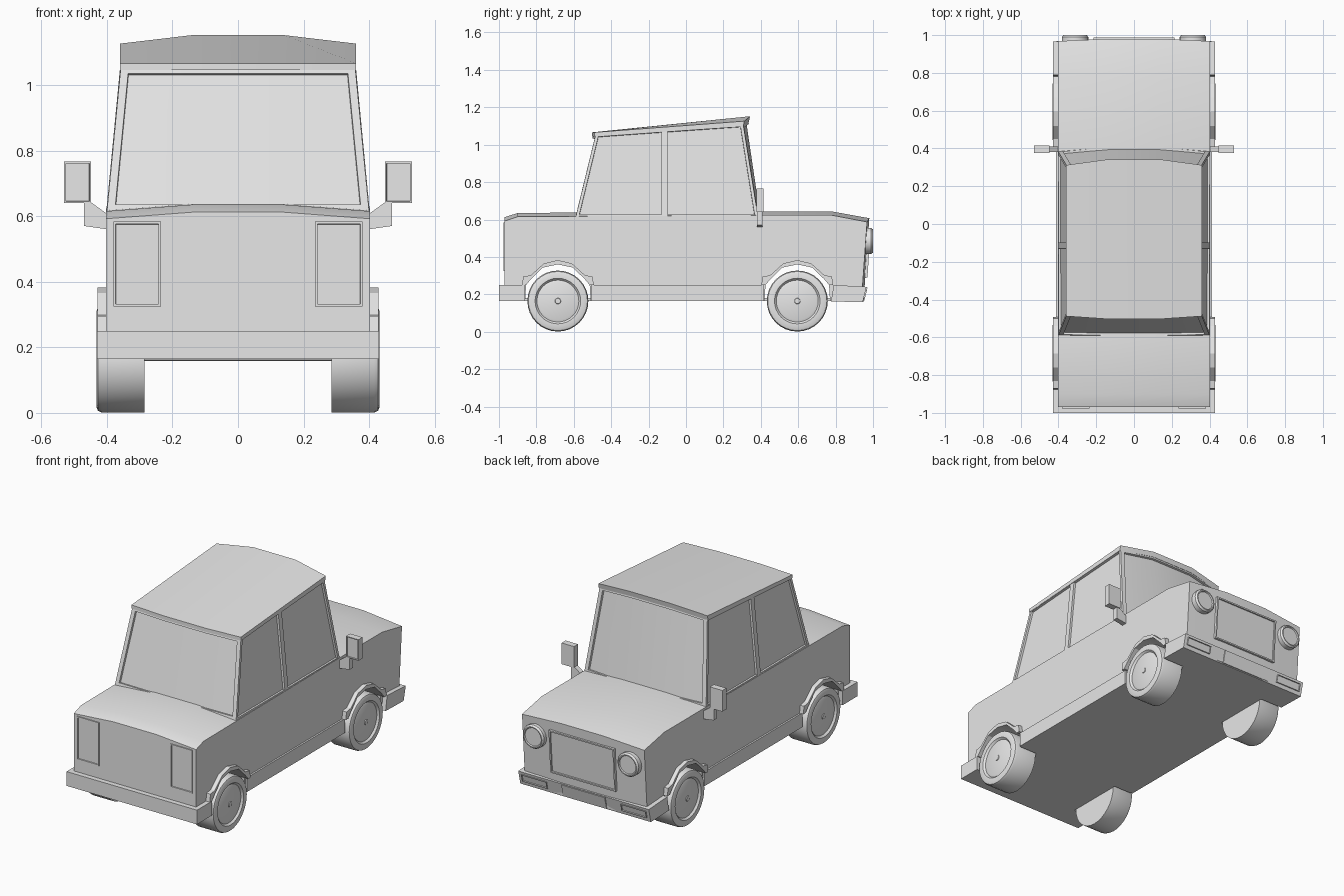
import bpy, bmesh, math

if "Cube" in bpy.data.objects:
    bpy.data.objects.remove(bpy.data.objects["Cube"])

grey = bpy.data.materials.new("plain_grey")
grey.diffuse_color = (0.8, 0.8, 0.8, 1)
grey.use_nodes = True
grey.node_tree.nodes["Principled BSDF"].inputs["Base Color"].default_value = grey.diffuse_color


def finish(name, bm, angle=25):
    bmesh.ops.recalc_face_normals(bm, faces=bm.faces[:])
    me = bpy.data.meshes.new(name)
    bm.to_mesh(me)
    bm.free()
    me.materials.append(grey)
    me.shade_smooth()
    me.set_sharp_from_angle(angle=math.radians(angle))
    ob = bpy.data.objects.new(name, me)
    bpy.context.collection.objects.link(ob)
    return ob


def loft(sections):
    """Closed solid through equal-length rings of points."""
    bm = bmesh.new()
    rings = [[bm.verts.new(p) for p in s] for s in sections]
    n = len(rings[0])
    for a, b in zip(rings, rings[1:]):
        for i in range(n):
            j = (i + 1) % n
            bm.faces.new((a[i], a[j], b[j], b[i]))
    bm.faces.new(rings[0])
    bm.faces.new(rings[-1][::-1])
    bmesh.ops.recalc_face_normals(bm, faces=bm.faces[:])
    return bm


def prism(name, pts, x0, x1):
    """Side outline (y, z) extruded along x."""
    return finish(name, loft([[(x, y, z) for y, z in pts] for x in (x0, x1)]))


def panel(name, x0, x1, low, high, out, rim=0.0, proud=0.006, sink=0.006):
    """Plate on a front or rear surface, with an optional sunken centre."""
    secs = []
    for d in (-0.02, proud):
        secs.append([(x0, low[0] + out * d, low[1]), (x1, low[0] + out * d, low[1]),
                     (x1, high[0] + out * d, high[1]), (x0, high[0] + out * d, high[1])])
    bm = loft(secs)
    if rim:
        f = max(bm.faces, key=lambda q: out * q.calc_center_median().y)
        bmesh.ops.inset_region(bm, faces=[f], thickness=rim, depth=0)
        bmesh.ops.inset_region(bm, faces=[f], thickness=0.001, depth=-sink)
    return finish(name, bm)


AXLES = (-0.685, 0.595)
HALF_IN = [(-0.175, 0.165), (-0.17, 0.25), (-0.145, 0.28), (-0.08, 0.343), (0, 0.36)]
HALF_OUT = [(-0.192, 0.25), (-0.185, 0.295), (-0.145, 0.302), (-0.075, 0.365), (0, 0.383)]


def arch(half, c):
    return [(c + y, z) for y, z in half + [(-y, z) for y, z in half[-2::-1]]]


# Body: side outline with wheel arches, crowned across the width
base = [(-0.97, 0.165)] + arch(HALF_IN, AXLES[0]) + arch(HALF_IN, AXLES[1]) + [(0.95, 0.165)]
top = [(0.98, 0.607), (0.78, 0.643), (0.41, 0.643), (-0.6, 0.637), (-0.9, 0.635), (-0.97, 0.612)]
secs = []
for x in (-0.403, -0.14, 0.14, 0.403):
    edge = abs(x) > 0.3
    secs.append([(x, y - (0.012 if edge and y > 0.9 else 0), z) for y, z in base] +
                [(x, y - (0.012 if edge and y > 0.9 else 0), z - (0.02 if edge else 0))
                 for y, z in top])
finish("body", loft(secs))

# Floor between the wheels
for i, c in enumerate(AXLES):
    prism("floor_%d" % i, [(c - 0.18, 0.165), (c + 0.18, 0.165),
                           (c + 0.18, 0.18), (c - 0.18, 0.18)], -0.285, 0.285)

# Cabin: base ring to top ring, each post as (x base, y base, x top, y top, z top)
posts = [(-0.40, -0.59, -0.357, -0.482, 1.058), (-0.14, -0.595, -0.14, -0.495, 1.058),
         (0.14, -0.595, 0.14, -0.495, 1.058), (0.40, -0.59, 0.357, -0.482, 1.058),
         (0.402, -0.115, 0.356, -0.115, 1.084), (0.402, 0.385, 0.354, 0.305, 1.113),
         (0.14, 0.41, 0.14, 0.332, 1.135), (-0.14, 0.41, -0.14, 0.332, 1.135),
         (-0.402, 0.385, -0.354, 0.305, 1.113), (-0.402, -0.115, -0.356, -0.115, 1.084)]
cab = loft([[(p[0], p[1], 0.612) for p in posts], [(p[2], p[3], p[4]) for p in posts]])
walls = [f for f in cab.faces if len(f.verts) == 4]
groups = {}
for f in walls:
    c = f.calc_center_median()
    if abs(c.x) > 0.35 and abs(f.normal.x) > 0.8:
        key = (c.x > 0, c.y > -0.115)
    else:
        key = c.y > 0
    groups.setdefault(key, []).append(f)
# Windows sunk into the cabin walls
for key, faces in groups.items():
    rim = 0.016 if isinstance(key, tuple) else 0.024
    bmesh.ops.inset_region(cab, faces=faces, thickness=rim, depth=0, use_even_offset=True)
    bmesh.ops.inset_region(cab, faces=faces, thickness=0.001, depth=-0.012, use_even_offset=True)
finish("cabin", cab)

# Roof slab
secs = []
for x, yr, yf, zf in ((-0.36, -0.488, 0.312, 1.126), (-0.14, -0.503, 0.342, 1.152),
                      (0.14, -0.503, 0.342, 1.152), (0.36, -0.488, 0.312, 1.126)):
    secs.append([(x, yr, 1.045), (x, yf - 0.006, zf - 0.03), (x, yf, zf), (x, yr, 1.066)])
finish("roof", loft(secs))

# Bumpers with light slots and number plates
prism("rear_bumper", [(-1, 0.165), (-0.86, 0.165), (-0.86, 0.25), (-1, 0.25)], -0.43, 0.43)
prism("front_bumper", [(0.775, 0.162), (0.945, 0.158), (0.965, 0.24), (0.79, 0.25)], -0.43, 0.43)
panel("rear_plate", -0.143, 0.143, (-0.995, 0.166), (-0.995, 0.249), -1, proud=0.005)
panel("front_plate", -0.143, 0.143, (0.946, 0.162), (0.964, 0.236), 1)

# Grille
panel("grille", -0.215, 0.215, (0.958, 0.29), (0.976, 0.55), 1, rim=0.012, proud=0.012, sink=0.008)

for s, side in ((-1, "left"), (1, "right")):
    def span(a, b):
        return sorted((s * a, s * b))

    # Lamps
    panel("tail_light_" + side, *span(0.235, 0.38), (-0.97, 0.325), (-0.97, 0.583), -1, rim=0.01)
    panel("rear_marker_" + side, *span(0.245, 0.41), (-0.997, 0.187), (-0.997, 0.23), -1,
          rim=0.004, proud=0.003)
    panel("front_marker_" + side, *span(0.245, 0.41), (0.951, 0.18), (0.962, 0.224), 1, rim=0.004)
    ring = [(math.cos(a * math.pi / 12), math.sin(a * math.pi / 12)) for a in range(24)]
    finish("headlight_" + side, loft(
        [[(s * 0.312 + r * c, y, 0.485 + r * t) for c, t in ring]
         for y, r in ((0.94, 0.07), (0.99, 0.07), (1.0, 0.062), (1.0, 0.056), (0.993, 0.053))]))

    # Sill strip
    x0, x1 = span(0.39, 0.413)
    prism("sill_" + side, [(-0.505, 0.165), (0.415, 0.165), (0.415, 0.25), (-0.505, 0.25)], x0, x1)

    for i, c in enumerate(AXLES):
        end = ("rear_", "front_")[i]
        # Wheel arch flare
        inner = arch(HALF_IN[1:], c)
        prism(end + "flare_" + side, arch(HALF_OUT, c) + inner[::-1], *span(0.39, 0.428))
        # Wheel with raised tyre wall, rim and hub cap
        ring = [(math.cos(a * math.pi / 16), math.sin(a * math.pi / 16)) for a in range(32)]
        prof = ((0.285, 0.163), (0.415, 0.163), (0.427, 0.158), (0.431, 0.148), (0.431, 0.122),
                (0.42, 0.112), (0.424, 0.1), (0.427, 0.016), (0.431, 0.014))
        finish(end + "wheel_" + side, loft(
            [[(s * x, c + r * a, 0.164 + r * b) for a, b in ring] for x, r in prof]), 30)

    # Wing mirror: angled arm and head with a sunken glass
    arm = [(0.39, 0.57), (0.40, 0.56), (0.47, 0.57), (0.47, 0.645), (0.452, 0.645), (0.39, 0.60)]
    finish("mirror_arm_" + side, loft([[(s * x, y, z) for x, z in arm] for y in (0.38, 0.41)]))
    x0, x1 = span(0.448, 0.53)
    panel("mirror_head_" + side, x0, x1, (0.395, 0.64), (0.395, 0.766), -1,
          rim=0.007, proud=0.018, sink=0.007)
